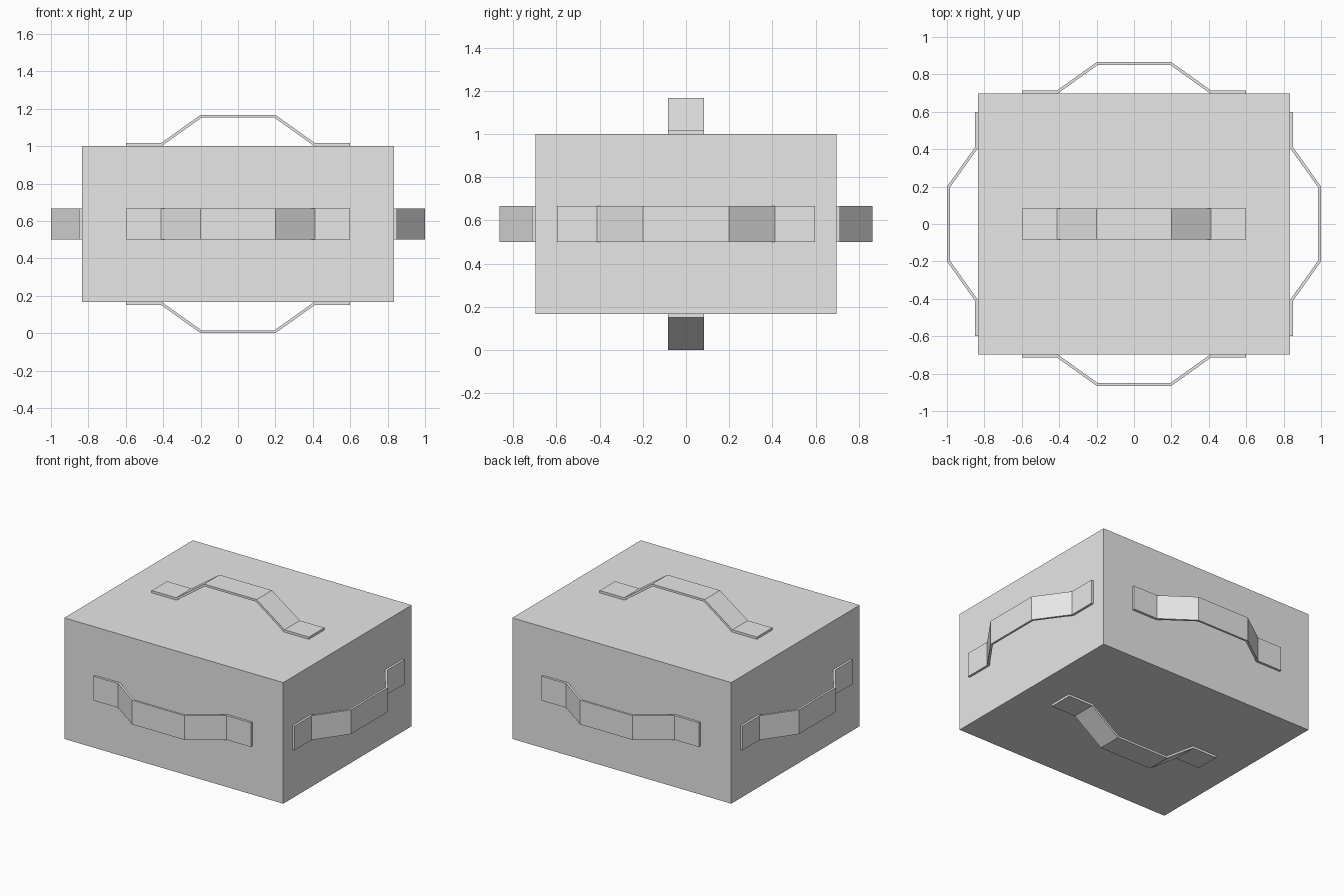
import bpy
import bmesh
from math import pi
from mathutils import Matrix, Vector

cube = bpy.data.objects.get("Cube")
if cube:
    bpy.data.objects.remove(cube, do_unlink=True)

# Box dimensions
HALF_X, HALF_Y = 0.833, 0.698
BOTTOM, TOP = 0.167, 1.0
MID = (BOTTOM + TOP) / 2
STRAP_WIDTH = 0.167

grey = bpy.data.materials.new("light_grey")
grey.use_nodes = True
colour = (0.8, 0.8, 0.8, 1)
grey.diffuse_color = colour
grey.node_tree.nodes["Principled BSDF"].inputs["Base Color"].default_value = colour


def add_object(name, bm):
    bmesh.ops.recalc_face_normals(bm, faces=bm.faces)
    mesh = bpy.data.meshes.new(name)
    bm.to_mesh(mesh)
    bm.free()
    mesh.materials.append(grey)
    obj = bpy.data.objects.new(name, mesh)
    bpy.context.collection.objects.link(obj)
    return obj


def add_handle(name, location, rotation):
    """Bent flat strap: closed side profile extruded across its width."""
    outer = [(0.598, 0.016), (0.412, 0.016), (0.2, 0.167)]
    inner = [(0.195, 0.152), (0.408, 0), (0.598, 0)]
    right = outer + inner
    # Walk the outer edge left to right, then the inner edge back
    profile = ([(-u, h) for u, h in outer] + outer[::-1]
               + inner[::-1] + [(-u, h) for u, h in inner])
    bm = bmesh.new()
    face = bm.faces.new([bm.verts.new((u, -STRAP_WIDTH / 2, h)) for u, h in profile])
    extruded = bmesh.ops.extrude_face_region(bm, geom=[face])
    verts = [v for v in extruded["geom"] if isinstance(v, bmesh.types.BMVert)]
    bmesh.ops.translate(bm, verts=verts, vec=(0, STRAP_WIDTH, 0))
    obj = add_object(name, bm)
    obj.matrix_world = Matrix.Translation(location) @ rotation


# Main box
bm = bmesh.new()
bmesh.ops.create_cube(bm, size=1)
bmesh.ops.scale(bm, verts=bm.verts, vec=(2 * HALF_X, 2 * HALF_Y, TOP - BOTTOM))
bmesh.ops.translate(bm, verts=bm.verts, vec=(0, 0, MID))
add_object("box_body", bm)

# Top and bottom handles
add_handle("top_handle", Vector((0, 0, TOP)), Matrix.Identity(4))
add_handle("bottom_handle", Vector((0, 0, BOTTOM)), Matrix.Rotation(pi, 4, "X"))

# Four wall handles, turned around the box
for i, (name, x, y) in enumerate([
        ("front_handle", 0, -HALF_Y), ("left_handle", HALF_X, 0),
        ("back_handle", 0, HALF_Y), ("right_handle", -HALF_X, 0)]):
    turn = Matrix.Rotation(i * pi / 2, 4, "Z") @ Matrix.Rotation(pi / 2, 4, "X")
    add_handle(name, Vector((x, y, MID)), turn)
